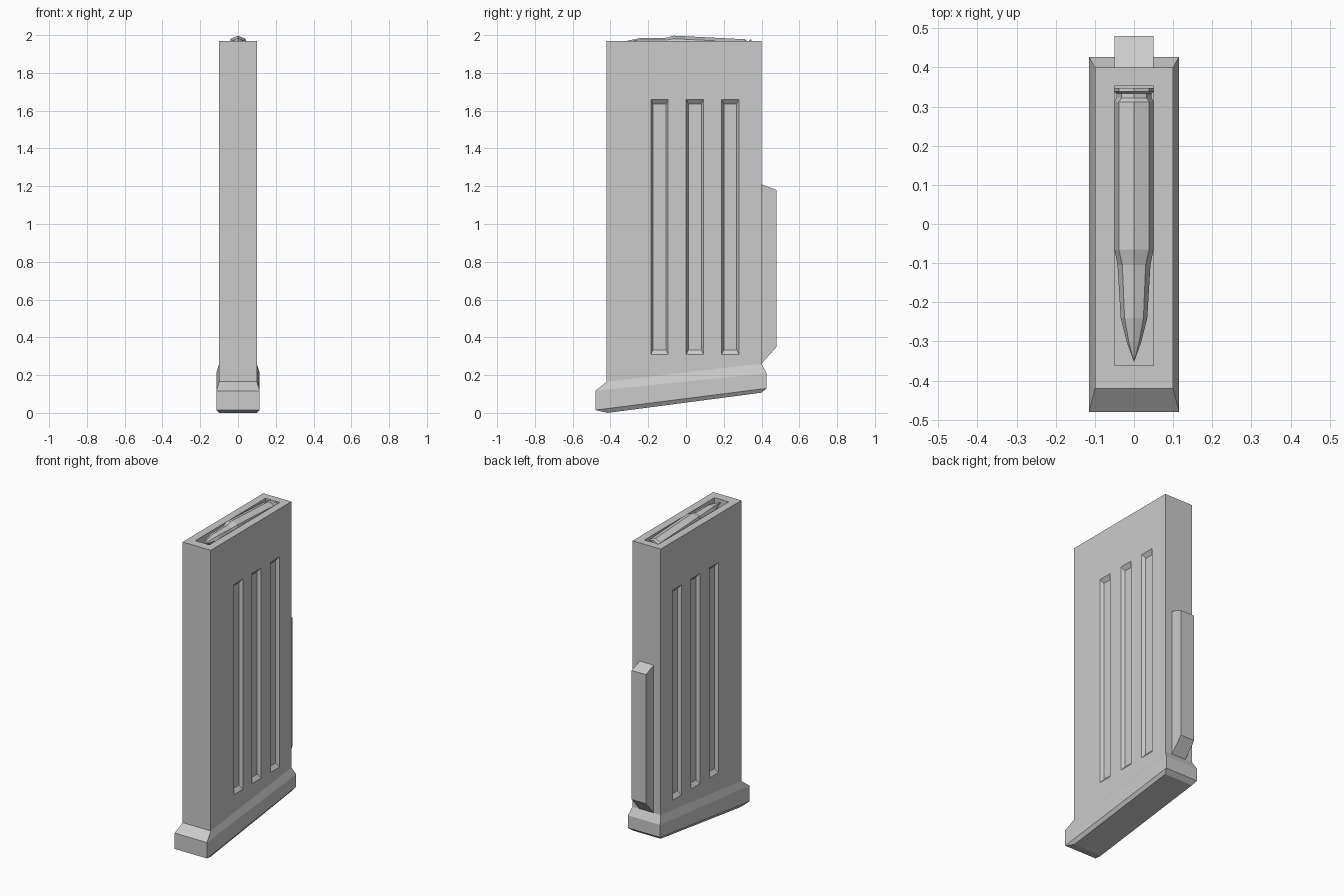
import bpy, bmesh, math

if "Cube" in bpy.data.objects:
    bpy.data.objects.remove(bpy.data.objects["Cube"])


def loft(bm, rings, cap=(True, True)):
    """Skin a list of equal-length point rings into a closed shell."""
    vs = [[bm.verts.new(p) for p in r] for r in rings]
    faces = []
    n = len(rings[0])
    for a, b in zip(vs, vs[1:]):
        for i in range(n):
            j = (i + 1) % n
            faces.append(bm.faces.new((a[i], a[j], b[j], b[i])))
    if cap[0]:
        faces.append(bm.faces.new(vs[0][::-1]))
    if cap[1]:
        faces.append(bm.faces.new(vs[-1]))
    return faces


def finish(bm, name):
    bmesh.ops.remove_doubles(bm, verts=bm.verts, dist=1e-5)
    bmesh.ops.recalc_face_normals(bm, faces=bm.faces)
    me = bpy.data.meshes.new(name)
    bm.to_mesh(me)
    bm.free()
    ob = bpy.data.objects.new(name, me)
    bpy.context.collection.objects.link(ob)
    return ob


def prism(name, profile, half):
    """Side profile (y, z) extruded across x."""
    bm = bmesh.new()
    loft(bm, [[(x, y, z) for y, z in profile] for x in (-half, half)])
    return finish(bm, name)


# Main box, with the slanted lower edge that meets the base
body = prism("magazine_body", [(-0.42, 0.165), (0.40, 0.26), (0.40, 1.97), (-0.42, 1.97)], 0.10)

# Cutter: three tapered side grooves per side, plus the feed opening
bm = bmesh.new()
for side in (-1, 1):
    for yc in (-0.14, 0.047, 0.234):
        rings = []
        for x, hy, z0, z1 in ((0.11, 0.052, 0.296, 1.672), (0.08, 0.034, 0.334, 1.636)):
            rings.append([(side * x, yc - hy, z0), (side * x, yc + hy, z0),
                          (side * x, yc + hy, z1), (side * x, yc - hy, z1)])
        loft(bm, rings)
loft(bm, [[(-0.05, -0.362, z), (0.05, -0.362, z), (0.05, 0.352, z), (-0.05, 0.352, z)]
          for z in (1.90, 2.05)])
cutter = finish(bm, "groove_cutter")
cutter.hide_render = True

mod = body.modifiers.new("cut", 'BOOLEAN')
mod.operation = 'DIFFERENCE'
mod.solver = 'EXACT'
mod.object = cutter
bpy.context.view_layer.objects.active = body
bpy.ops.object.modifier_apply(modifier=mod.name)
bpy.data.objects.remove(cutter)

# Flared, slanted base plate: (half width, front y, front z, back y, back z)
bm = bmesh.new()
rings = [[(-h, yf, zf), (h, yf, zf), (h, yb, zb), (-h, yb, zb)] for h, yf, zf, yb, zb in (
    (0.10, -0.415, 0.0, 0.40, 0.107),
    (0.115, -0.48, 0.015, 0.427, 0.13),
    (0.115, -0.48, 0.117, 0.427, 0.21),
    (0.10, -0.42, 0.165, 0.40, 0.26))]
loft(bm, rings, cap=(True, False))
finish(bm, "base_plate")

# Rear spine
prism("rear_spine", [(0.40, 0.26), (0.48, 0.35), (0.48, 1.18), (0.40, 1.21)], 0.05)

# Top cartridge: eight-sided, slightly nose-up (y, radius)
bm = bmesh.new()
rings = []
for y, r in ((0.348, 0.054), (0.338, 0.054), (0.333, 0.045), (0.322, 0.045), (0.312, 0.055),
             (-0.065, 0.055), (-0.105, 0.042), (-0.24, 0.034), (-0.30, 0.019), (-0.352, 0.0005)):
    zc = 1.942 - 0.05 * (y + 0.065)
    # keep the case flush with the opening walls
    rings.append([(max(-0.05, min(0.05, r * math.sin(k * math.pi / 4))), y,
                   zc + r * math.cos(k * math.pi / 4)) for k in range(8)])
loft(bm, rings)
finish(bm, "top_cartridge")
